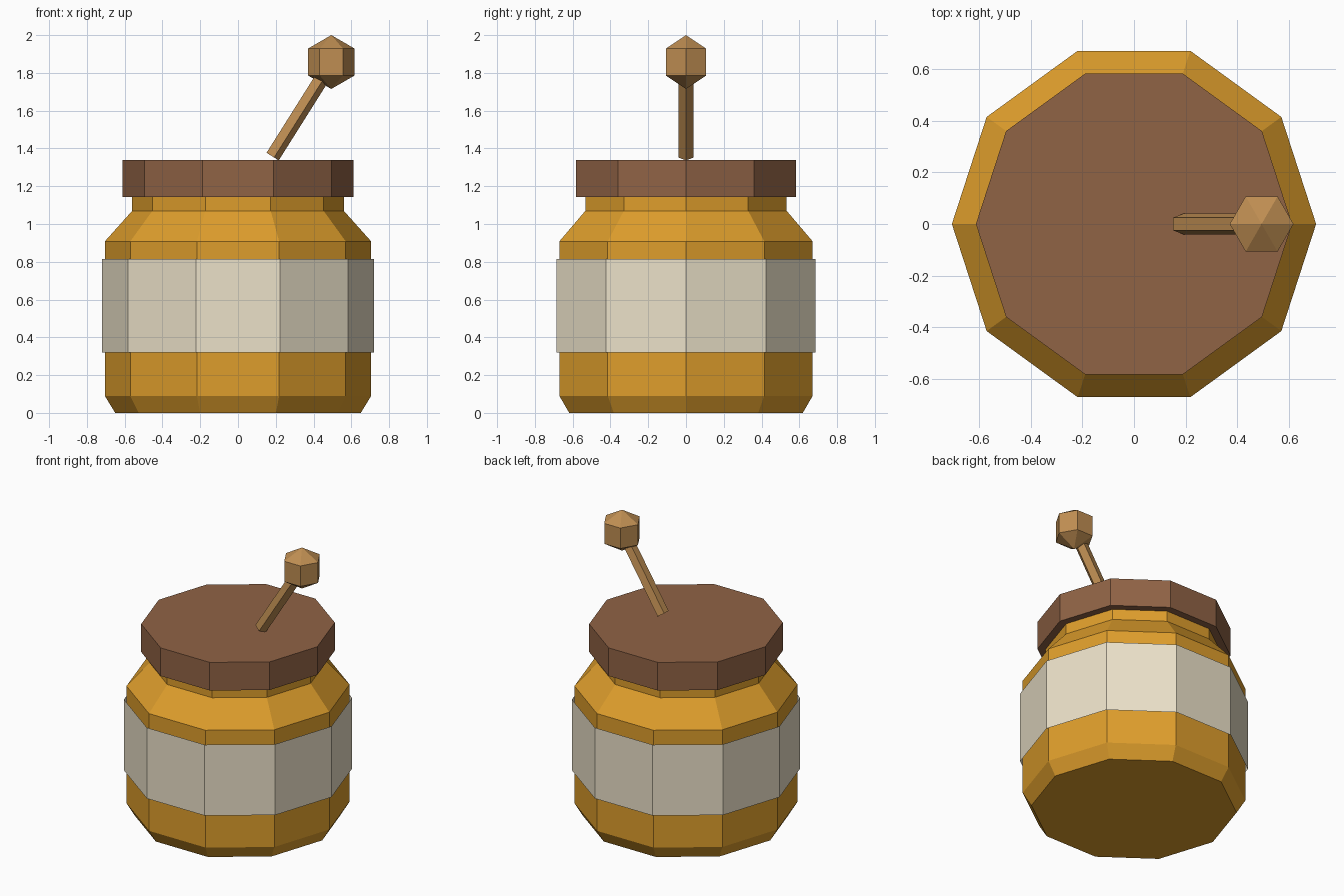
import bpy, bmesh
from math import cos, sin, pi, radians
from mathutils import Vector

if "Cube" in bpy.data.objects:
    bpy.data.objects.remove(bpy.data.objects["Cube"])


def material(name, rgb):
    m = bpy.data.materials.new(name)
    m.diffuse_color = (*rgb, 1)
    m.use_nodes = True
    m.node_tree.nodes["Principled BSDF"].inputs["Base Color"].default_value = m.diffuse_color
    return m


honey = material("honey", (0.73, 0.34, 0.025))
brown = material("brown", (0.28, 0.125, 0.06))
cream = material("cream", (0.83, 0.75, 0.58))
wood = material("wood", (0.52, 0.27, 0.085))


def lathe(name, profile, sides, mat, capped=True):
    """Revolve (radius, z) points around z; the first vertex of each ring is on +x."""
    bm = bmesh.new()
    rings = []
    for r, z in profile:
        n = sides if r > 0 else 1
        rings.append([bm.verts.new((r * cos(2 * pi * i / n), r * sin(2 * pi * i / n), z))
                      for i in range(n)])
    for a, b in zip(rings, rings[1:]):
        for i in range(sides):
            j = (i + 1) % sides
            corners = [a[i % len(a)], a[j % len(a)], b[j % len(b)], b[i % len(b)]]
            bm.faces.new(list(dict.fromkeys(corners)))
    if capped:
        for ring, flip in ((rings[0], -1), (rings[-1], 1)):
            if len(ring) > 1:
                bm.faces.new(ring[::flip])
    mesh = bpy.data.meshes.new(name)
    bm.to_mesh(mesh)
    bm.free()
    mesh.materials.append(mat)
    obj = bpy.data.objects.new(name, mesh)
    bpy.context.collection.objects.link(obj)
    return obj


# Jar, wrapped label band and lid
lathe("jar", [(0.65, 0), (0.705, 0.09), (0.705, 0.908), (0.56, 1.07), (0.56, 1.16)], 10, honey)
lathe("label", [(0.721, 0.32), (0.721, 0.814)], 10, cream, capped=False)
lathe("lid", [(0.612, 1.144), (0.612, 1.34)], 10, brown)

# Dipper head: a six-sided low-poly ball
R = 0.1425
head = lathe("dipper_head",
             [(R * cos(radians(a)), R * sin(radians(a))) if abs(a) < 90 else (0, R * a / 90)
              for a in (-90, -30, 30, 90)], 6, wood)
head.location = (0.494, 0, 1.8575)

# Dipper handle: a five-sided stick leaning from the lid into the head
start = Vector((0.18, 0, 1.359))
lean = head.location - start
handle = lathe("dipper_handle", [(0.042, 0), (0.042, lean.length - 0.05)], 5, wood)
handle.location = start
handle.rotation_euler.y = Vector((0, 0, 1)).angle(lean)
